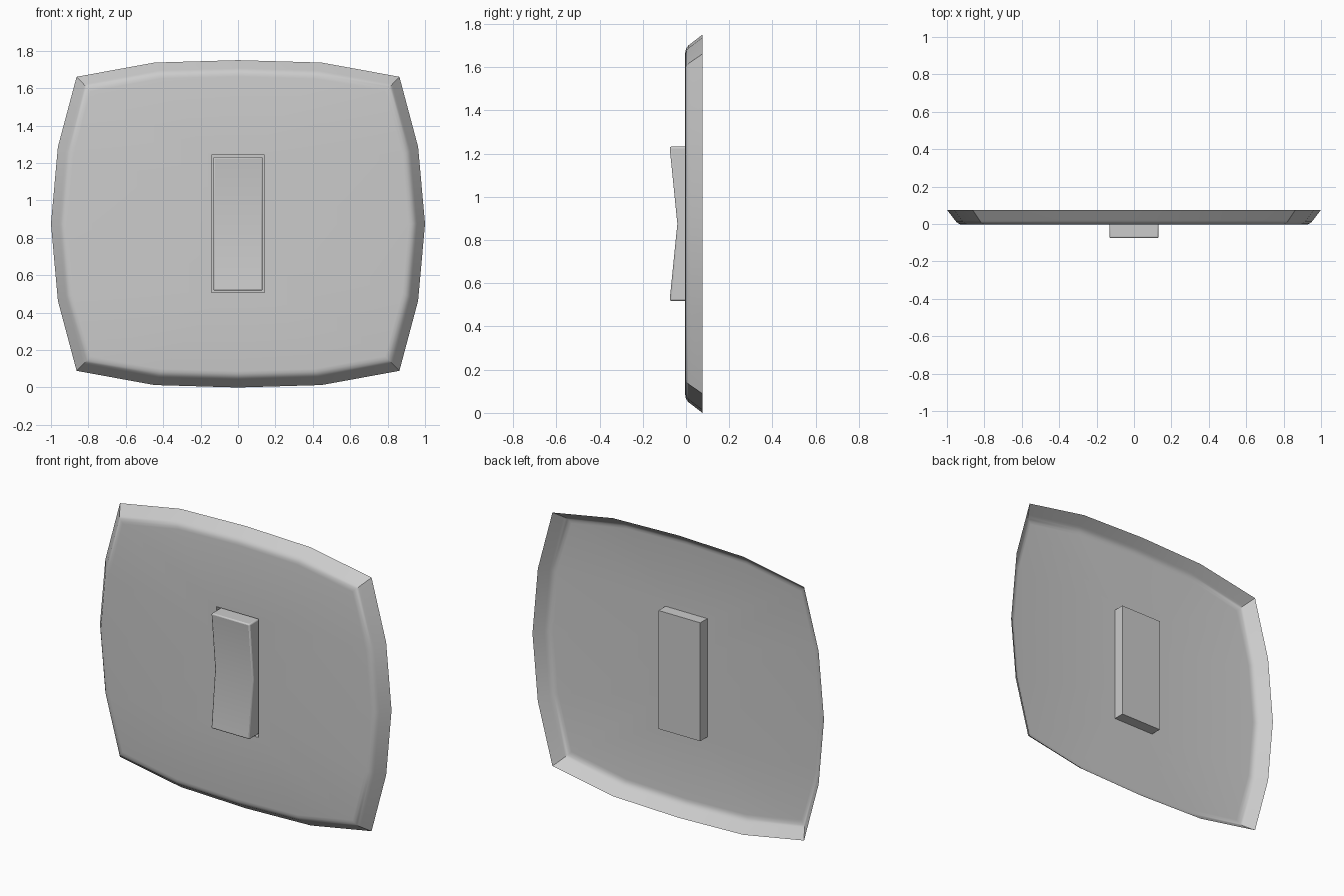
import bpy, bmesh, math

if "Cube" in bpy.data.objects:
    bpy.data.objects.remove(bpy.data.objects["Cube"])

CZ = 0.875  # height of the plate centre


def finish(name, bm):
    mesh = bpy.data.meshes.new(name)
    bm.to_mesh(mesh)
    bm.free()
    obj = bpy.data.objects.new(name, mesh)
    bpy.context.collection.objects.link(obj)
    bpy.ops.object.select_all(action='DESELECT')
    bpy.context.view_layer.objects.active = obj
    obj.select_set(True)
    return obj


def loop16(corner, top, top_mid, side, side_mid):
    """Sixteen-point outline mirrored from one quarter, starting at right middle."""
    q = [(side_mid, 0), side, corner, top, (0, top_mid)]
    half = q + [(-x, z) for x, z in reversed(q[:-1])]
    return half + [(x, -z) for x, z in reversed(half[1:-1])]


# Wall plate: open-backed shell with rounded rim and a switch pocket
outer = loop16((0.863, 0.786), (0.447, 0.862), 0.875, (0.963, 0.411), 1.0)
hx, hz = 0.143, 0.367
hole = loop16((hx, hz), (hx / 2, hz), hz, (hx, hz / 2), hx)

bm = bmesh.new()
rings = []
for inset, y in [(0, 0.076), (0.043, 0.020), (0.050, 0.011),
                 (0.060, 0.003), (0.072, -0.002), (0.087, -0.004)]:
    sx, sz = 1 - inset, 1 - inset / 0.875
    rings.append([bm.verts.new((x * sx, y, CZ + z * sz)) for x, z in outer])
for y in (-0.004, 0.065):
    rings.append([bm.verts.new((x, y, CZ + z)) for x, z in hole])
for a, b in zip(rings, rings[1:]):
    for i in range(16):
        j = (i + 1) % 16
        bm.faces.new((a[i], b[i], b[j], a[j]))
bm.faces.new(rings[-1])
bmesh.ops.recalc_face_normals(bm, faces=bm.faces)
bm.normal_update()
if sum(f.normal.y * f.calc_area() for f in bm.faces) > 0:
    bmesh.ops.reverse_faces(bm, faces=bm.faces)
finish("wall_plate", bm)
bpy.ops.object.shade_smooth_by_angle(angle=math.radians(30))

# Rocker switch: V-shaped side profile extruded across x
profile = [(0.062, -0.357), (-0.076, -0.357), (-0.040, 0),
           (-0.076, 0.357), (0.062, 0.357)]
bm = bmesh.new()
face = bm.faces.new([bm.verts.new((-0.132, y, CZ + z)) for y, z in profile])
ext = bmesh.ops.extrude_face_region(bm, geom=[face])
moved = [v for v in ext["geom"] if isinstance(v, bmesh.types.BMVert)]
bmesh.ops.translate(bm, verts=moved, vec=(0.264, 0, 0))
bmesh.ops.recalc_face_normals(bm, faces=bm.faces)
rocker = finish("rocker_switch", bm)
bevel = rocker.modifiers.new("soft_edges", 'BEVEL')
bevel.width = 0.008
bevel.segments = 2
bevel.limit_method = 'ANGLE'
bevel.angle_limit = math.radians(40)
bpy.ops.object.shade_smooth_by_angle(angle=math.radians(50))
